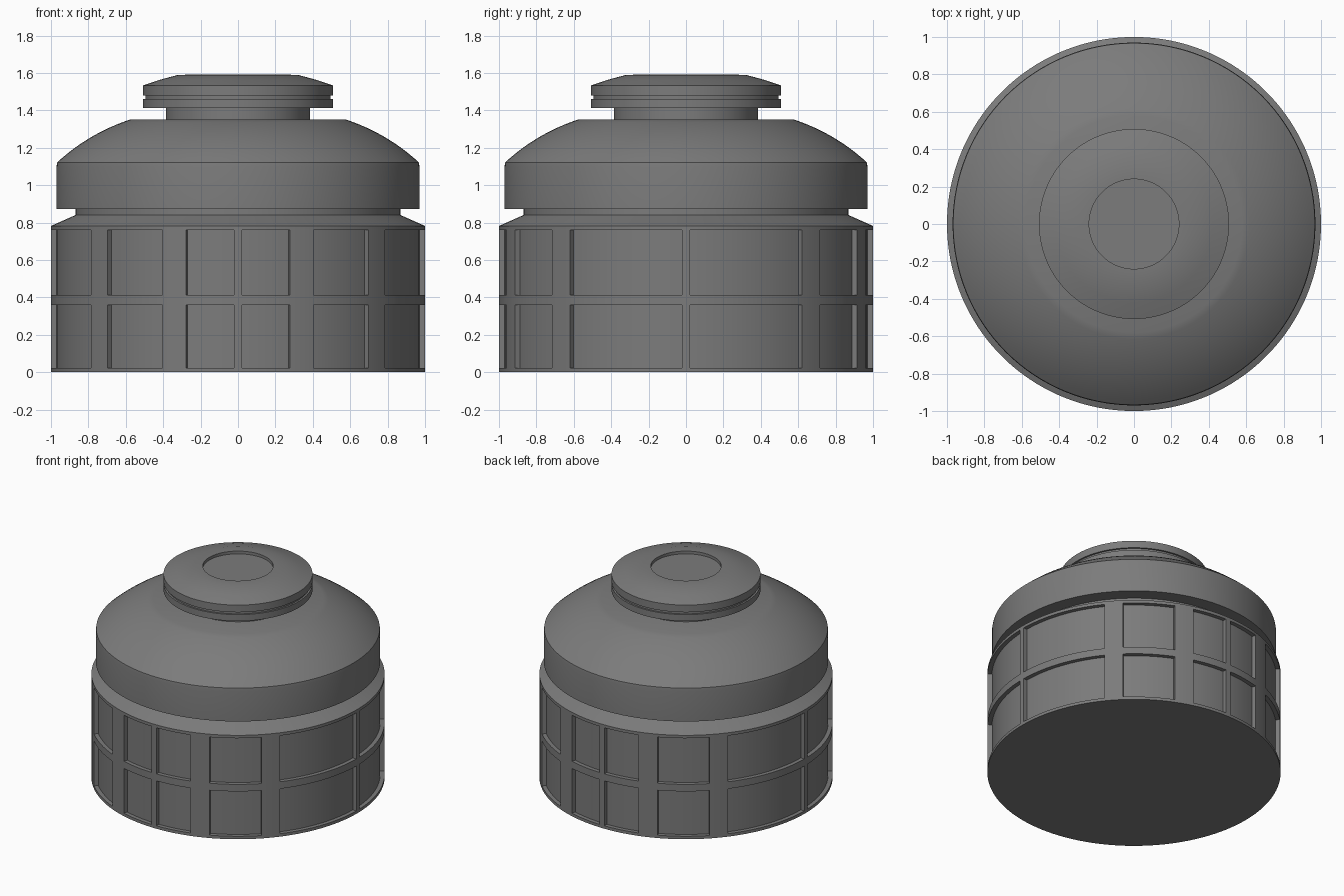
import bpy, bmesh, math

if "Cube" in bpy.data.objects:
    bpy.data.objects.remove(bpy.data.objects["Cube"])

grey = bpy.data.materials.new("dark grey")
grey.diffuse_color = (0.2, 0.2, 0.2, 1)
grey.use_nodes = True
grey.node_tree.nodes["Principled BSDF"].inputs["Base Color"].default_value = grey.diffuse_color


def lathe(bm, profile, angles):
    """Revolve (radius, z) points; radius 0 makes a pole. Angle 0 is the front."""
    rows = []
    for r, z in profile:
        if r == 0:
            rows.append([bm.verts.new((0, 0, z))] * len(angles))
        else:
            rows.append([bm.verts.new((r * math.sin(a), -r * math.cos(a), z)) for a in angles])
    n = len(angles)
    for lo, hi in zip(rows, rows[1:]):
        for i in range(n):
            j = (i + 1) % n
            quad = [lo[i], lo[j], hi[j], hi[i]]
            bm.faces.new(list(dict.fromkeys(quad)))


def finish(bm, name):
    bmesh.ops.recalc_face_normals(bm, faces=bm.faces[:])
    me = bpy.data.meshes.new(name)
    bm.to_mesh(me)
    bm.free()
    me.materials.append(grey)
    ob = bpy.data.objects.new(name, me)
    bpy.context.collection.objects.link(ob)
    bpy.ops.object.select_all(action='DESELECT')
    ob.select_set(True)
    bpy.context.view_layer.objects.active = ob
    bpy.ops.object.shade_smooth_by_angle(angle=math.radians(30))
    return ob


# vertical ribs: (centre angle, half width) in degrees, mirrored to all quarters
ribs = set()
for c, h in [(0, 1.15), (20, 3.85), (48, 3.7), (90, 1.15)]:
    for a in (c, -c, 180 - c, 180 + c):
        ribs.add((a % 360, h))
edges = sorted((c + s * h) % 360 for c, h in ribs for s in (-1, 1))
angles = []
for a, b in zip(edges, edges[1:] + [edges[0] + 360]):
    n = max(1, round((b - a) / 2.5))
    angles += [math.radians(a + (b - a) * i / n) for i in range(n)]


def on_rib(deg):
    return any(abs((deg - c + 180) % 360 - 180) < h for c, h in ribs)


# ribbed base with two rows of sunken panels
bm = bmesh.new()
lathe(bm, [(0, 0), (1, 0), (1, 0.022), (1, 0.36), (1, 0.413), (1, 0.76),
           (1, 0.782), (0.87, 0.84), (0.87, 0.872), (0, 0.872)], angles)
panels = []
for f in bm.faces:
    c = f.calc_center_median()
    row = 0.1 < c.z < 0.3 or 0.5 < c.z < 0.7
    if row and math.hypot(c.x, c.y) > 0.95 and not on_rib(math.degrees(math.atan2(c.x, -c.y))):
        panels.append(f)
res = bmesh.ops.extrude_face_region(bm, geom=panels)
for v in res["geom"]:
    if isinstance(v, bmesh.types.BMVert):
        v.co.x *= 0.97
        v.co.y *= 0.97
old = [f for f in panels if f.is_valid]
if old:
    bmesh.ops.delete(bm, geom=old, context='FACES')
finish(bm, "ribbed_base")

even = [2 * math.pi * i / 128 for i in range(128)]

# domed shoulder: straight band and a bulging slope
slope = []
for i in range(13):
    t = i / 12
    bulge = 0.024 * 4 * t * (1 - t)
    slope.append((0.967 - 0.387 * t + 0.5 * bulge, 1.122 + 0.228 * t + 0.86 * bulge))
bm = bmesh.new()
lathe(bm, [(0, 0.872), (0.97, 0.872), (0.97, 1.1)] + slope + [(0, 1.35)], even)
finish(bm, "domed_shoulder")

# neck and grooved cap with a shallow round recess
bm = bmesh.new()
lathe(bm, [(0, 1.35), (0.385, 1.35), (0.385, 1.413), (0.508, 1.413), (0.508, 1.461),
           (0.495, 1.461), (0.495, 1.479), (0.508, 1.479), (0.508, 1.533),
           (0.42, 1.563), (0.32, 1.59), (0.24, 1.591), (0.24, 1.57), (0, 1.57)], even)
finish(bm, "neck_and_cap")
